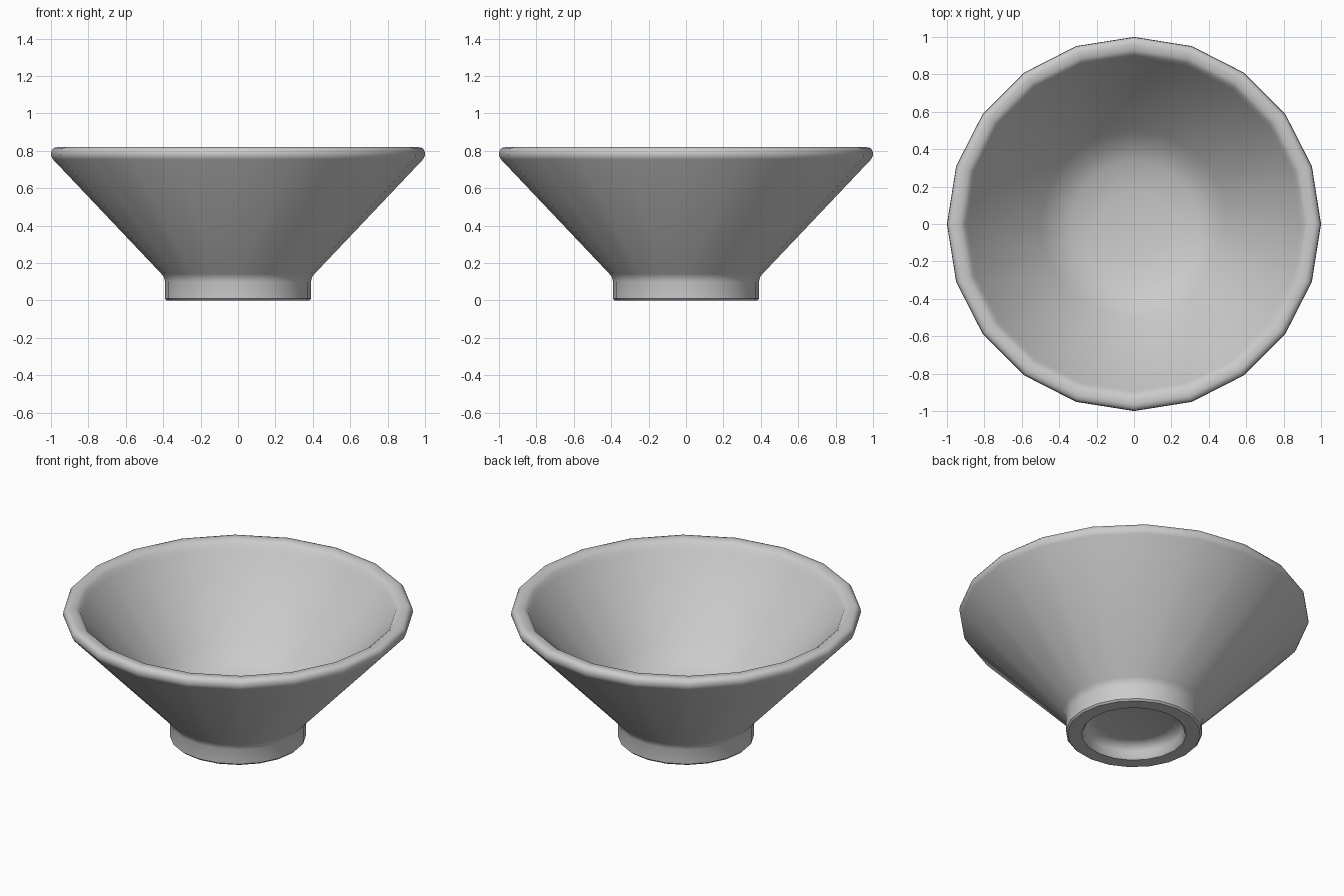
import bpy, bmesh, math

if "Cube" in bpy.data.objects:
    bpy.data.objects.remove(bpy.data.objects["Cube"])

SIDES = 20

# Half profile (radius, height): underside recess, foot, wall, rim, inside
profile = [
    (0.0, 0.09), (0.22, 0.09), (0.26, 0.08), (0.285, 0.05), (0.29, 0.01), (0.30, 0.0),
    (0.38, 0.0), (0.39, 0.01), (0.39, 0.10), (0.396, 0.125), (0.41, 0.143),
    (0.99, 0.755), (1.0, 0.775), (0.998, 0.80), (0.985, 0.816), (0.965, 0.82),
    (0.93, 0.818), (0.905, 0.80), (0.89, 0.77),
    (0.50, 0.345), (0.43, 0.28), (0.34, 0.235), (0.18, 0.205), (0.0, 0.20),
]

# Revolve the profile into a 20-sided bowl
bm = bmesh.new()
verts = [bm.verts.new((r, 0, z)) for r, z in profile]
edges = [bm.edges.new(pair) for pair in zip(verts, verts[1:])]
bmesh.ops.spin(bm, geom=verts + edges, cent=(0, 0, 0), axis=(0, 0, 1),
               angle=2 * math.pi, steps=SIDES)
bmesh.ops.remove_doubles(bm, verts=bm.verts[:], dist=0.0005)
bmesh.ops.recalc_face_normals(bm, faces=bm.faces[:])

mesh = bpy.data.meshes.new("bowl")
bm.to_mesh(mesh)
bm.free()
bowl = bpy.data.objects.new("bowl", mesh)
bpy.context.collection.objects.link(bowl)

# Smooth shading with the sharp rim and foot corners kept
bpy.context.view_layer.objects.active = bowl
bowl.select_set(True)
bpy.ops.object.shade_smooth_by_angle(angle=math.radians(40))
